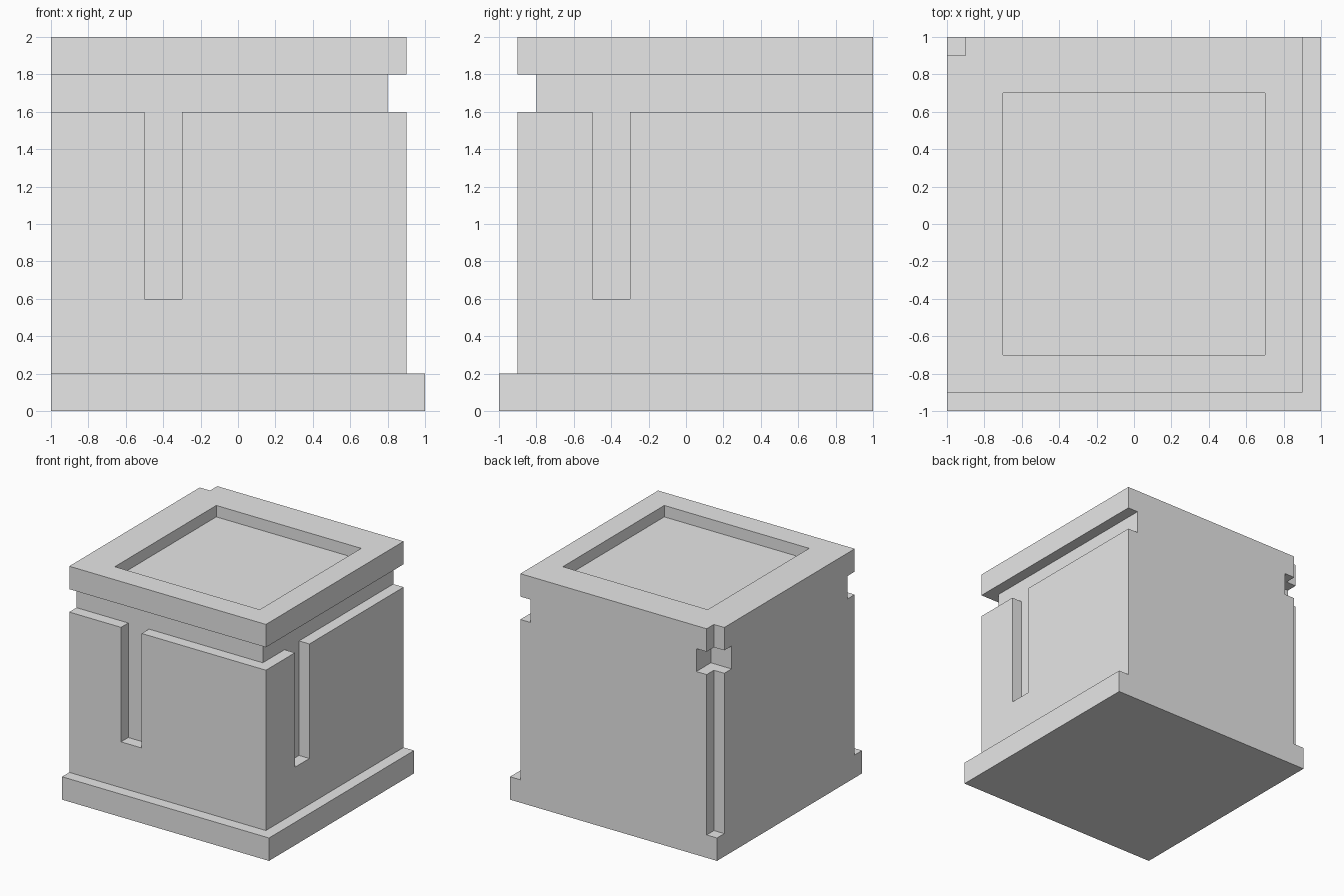
import bpy
import bmesh
from math import radians
from mathutils import Matrix, Vector

if "Cube" in bpy.data.objects:
    bpy.data.objects.remove(bpy.data.objects["Cube"], do_unlink=True)

# Plain stone colour
stone = bpy.data.materials.new("light_grey_stone")
stone.use_nodes = True
grey = (0.8, 0.8, 0.8, 1)
stone.diffuse_color = grey
for node in stone.node_tree.nodes:
    if node.type == "BSDF_PRINCIPLED":
        node.inputs["Base Color"].default_value = grey


def box(name, low, high, turn=0):
    """Box between two corners, turned about the upright axis."""
    low, high = Vector(low), Vector(high)
    bm = bmesh.new()
    bmesh.ops.create_cube(bm, size=1)
    bmesh.ops.scale(bm, vec=high - low, verts=bm.verts)
    bmesh.ops.translate(bm, vec=(low + high) / 2, verts=bm.verts)
    bmesh.ops.rotate(bm, matrix=Matrix.Rotation(radians(turn), 3, "Z"), verts=bm.verts)
    # Snap so neighbouring cuts line up exactly
    for v in bm.verts:
        v.co = [round(c, 4) for c in v.co]
    mesh = bpy.data.meshes.new(name)
    bm.to_mesh(mesh)
    bm.free()
    mesh.materials.append(stone)
    obj = bpy.data.objects.new(name, mesh)
    bpy.context.scene.collection.objects.link(obj)
    return obj


def carve(target, low, high, turn=0):
    """Cut a box out of the target."""
    cutter = box("cutter", low, high, turn)
    cutter.hide_render = True
    mod = target.modifiers.new("carve", "BOOLEAN")
    mod.operation = "DIFFERENCE"
    mod.solver = "EXACT"
    mod.object = cutter
    bpy.context.view_layer.objects.active = target
    bpy.ops.object.modifier_apply(modifier=mod.name)
    bpy.data.objects.remove(cutter, do_unlink=True)


block = box("stone_block", (-1, -1, 0), (1, 1, 2))
OUT = 1.3

# Front and right faces: set-back wall, band under the rim, upright slot
for turn in (0, 90):
    carve(block, (-OUT, -OUT, 0.2), (OUT, -0.9, 2.3), turn)
for turn in (0, 90):
    carve(block, (-OUT, -OUT, 1.6), (OUT, -0.8, 1.8), turn)
for turn in (0, 90):
    carve(block, (-0.5, -OUT, 0.6), (-0.3, -0.8, 1.7), turn)

# Back corner: narrow notch continuing the wall, wider one continuing the band
carve(block, (-OUT, 0.9, 0.2), (-0.9, OUT, 2.3))
carve(block, (-OUT, 0.8, 1.6), (-0.8, OUT, 1.8))

# Shallow square recess in the top
carve(block, (-0.7, -0.7, 1.9), (0.7, 0.7, 2.3))

for poly in block.data.polygons:
    poly.use_smooth = False
